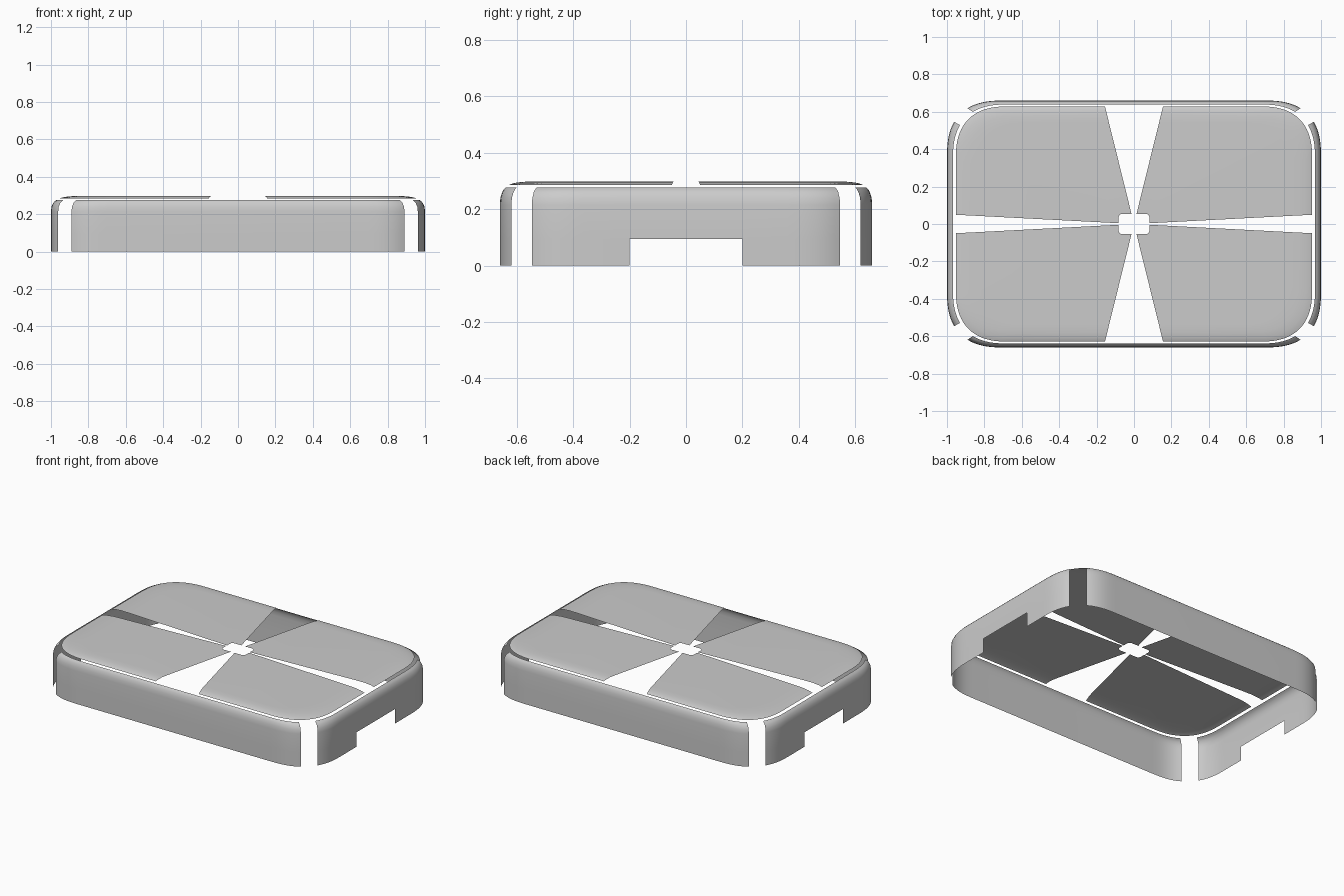
import bpy
from math import sin, cos, radians

cube = bpy.data.objects.get("Cube")
if cube:
    bpy.data.objects.remove(cube, do_unlink=True)

HALF_X, HALF_Y, CORNER, POWER = 1.0, 0.66, 0.3, 2.55
NOTCH_Y, NOTCH_Z = 0.2, 0.095

# Profiles as (scale of the outline, height)
WALL = [(1, 0), (1, NOTCH_Z), (1, 0.215), (0.997, 0.24), (0.988, 0.26),
        (0.979, 0.27), (0.968, 0.277)]
PANEL = [(0.953, 0.285), (0.94, 0.289), (0.92, 0.293), (0.88, 0.297),
         (0.82, 0.298), (0.083, 0.298)]


def corner(start, end, steps):
    """Points on the soft rounded corner of the outline, angles in degrees."""
    pts = []
    for i in range(steps + 1):
        a = radians(start + (end - start) * i / steps)
        c, s = max(cos(a), 0), max(sin(a), 0)
        pts.append((HALF_X - CORNER + CORNER * c ** (2 / POWER),
                    HALF_Y - CORNER + CORNER * s ** (2 / POWER)))
    return pts


def sheet(name, path, profile, notch=False):
    """Sweep a counterclockwise outline path through a profile of scaled rings."""
    verts = [(x * s, y * s, z) for s, z in profile for x, y in path]
    n = len(path)
    faces = []
    for j in range(len(profile) - 1):
        for i in range(n - 1):
            middle = abs(path[i][1] + path[i + 1][1]) < 0.01
            if notch and j == 0 and middle:
                continue
            a = j * n + i
            faces.append((a, a + 1, a + n + 1, a + n))
    mesh = bpy.data.meshes.new(name)
    mesh.from_pydata(verts, [], faces)
    mesh.update()
    obj = bpy.data.objects.new(name, mesh)
    bpy.context.collection.objects.link(obj)
    bpy.ops.object.select_all(action="DESELECT")
    obj.select_set(True)
    bpy.context.view_layer.objects.active = obj
    bpy.ops.object.shade_smooth_by_angle(angle=radians(35))


def turned(path):
    return [(-x, -y) for x, y in path]


# Notched side walls
upper = [(HALF_X, NOTCH_Y)] + corner(0, 33, 7)
side = [(x, -y) for x, y in reversed(upper)] + upper
sheet("left_wall", side, WALL, notch=True)
sheet("right_wall", turned(side), WALL, notch=True)

# Front and back walls
half = corner(56, 90, 7)
back = half + [(-x, y) for x, y in reversed(half)]
sheet("back_wall", back, WALL)
sheet("front_wall", turned(back), WALL)

# Four top panels around the centre opening
quarter = [(HALF_X, 0.052)] + corner(0, 90, 18) + [(0.163, HALF_Y)]
for sx, side_name in ((1, "left"), (-1, "right")):
    for sy, end_name in ((1, "back"), (-1, "front")):
        path = [(x * sx, y * sy) for x, y in quarter]
        if sx * sy < 0:
            path.reverse()
        sheet(f"top_panel_{end_name}_{side_name}", path, PANEL)
